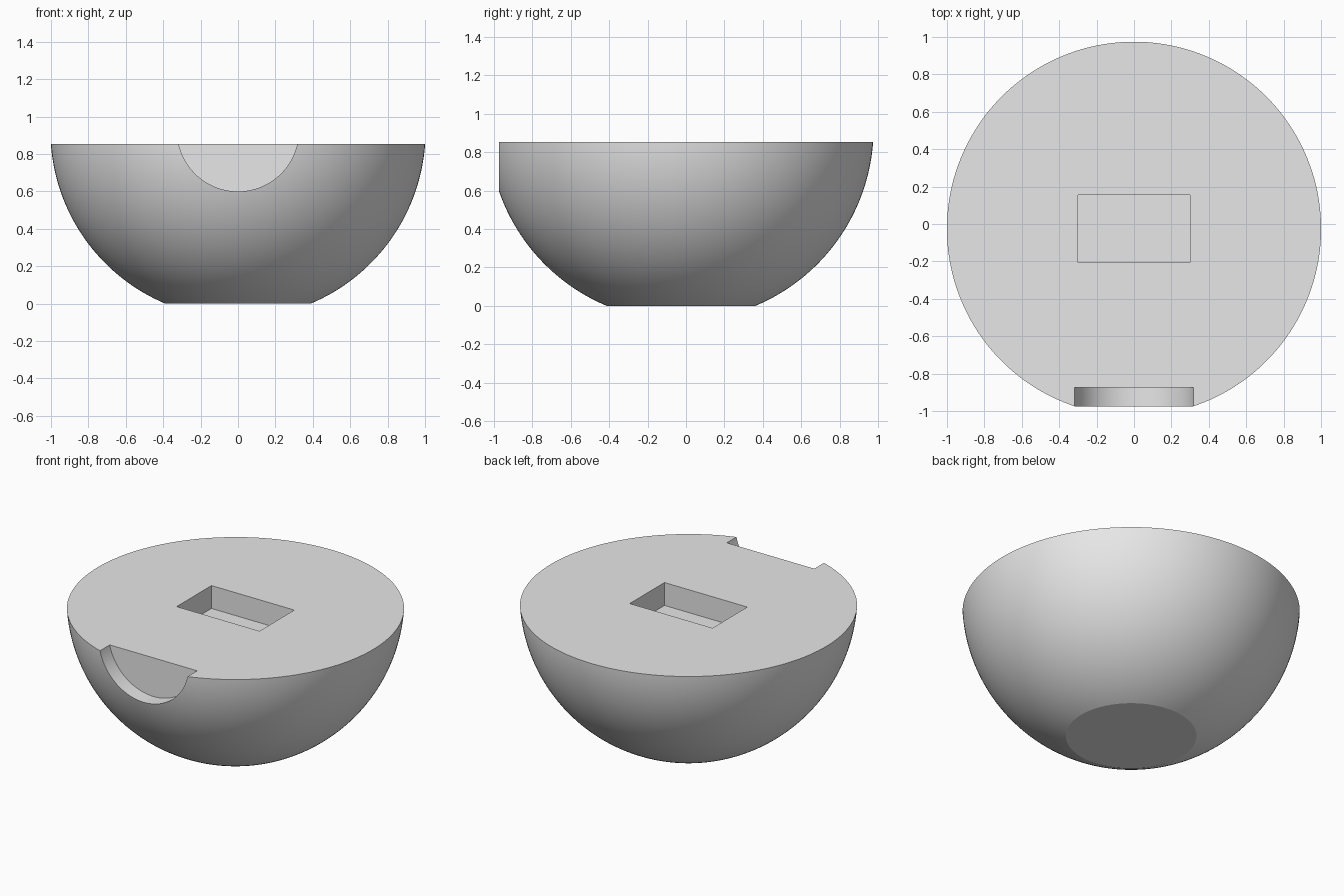
import bpy
import bmesh
from math import sin, cos, radians, sqrt
from mathutils import Matrix, Vector

default = bpy.data.objects.get("Cube")
if default:
    bpy.data.objects.remove(default, do_unlink=True)

RADIUS = 1.003
CENTRE = Vector((0, -0.026, 0.925))
TOP = 0.853

grey = bpy.data.materials.new("light_grey")
grey.use_nodes = True
grey.diffuse_color = (0.8, 0.8, 0.8, 1)
grey.node_tree.nodes["Principled BSDF"].inputs["Base Color"].default_value = (0.8, 0.8, 0.8, 1)


def make_object(name, bm):
    bmesh.ops.recalc_face_normals(bm, faces=bm.faces[:])
    mesh = bpy.data.meshes.new(name)
    bm.to_mesh(mesh)
    bm.free()
    mesh.materials.append(grey)
    obj = bpy.data.objects.new(name, mesh)
    bpy.context.collection.objects.link(obj)
    return obj


def arc(cx, cy, r, start, end, steps):
    angles = [radians(start + (end - start) * i / steps) for i in range(steps + 1)]
    return [(cx + r * cos(a), cy + r * sin(a)) for a in angles]


def prism(name, outline, low, high, tilt):
    """Extrude an outline along the ball's radius, tilted about x."""
    bm = bmesh.new()
    face = bm.faces.new([bm.verts.new((x, y, low)) for x, y in outline])
    ext = bmesh.ops.extrude_face_region(bm, geom=[face])
    moved = [v for v in ext["geom"] if isinstance(v, bmesh.types.BMVert)]
    bmesh.ops.translate(bm, verts=moved, vec=(0, 0, high - low))
    bm.transform(Matrix.Translation(CENTRE) @ Matrix.Rotation(radians(tilt), 4, "X"))
    obj = make_object(name, bm)
    obj.hide_render = True
    return obj


# Ball section with flat top and flat base
SEGMENTS, RINGS = 160, 48
bm = bmesh.new()
loops = []
for i in range(RINGS + 1):
    z = TOP * (i / RINGS) ** 1.2
    r = sqrt(RADIUS ** 2 - (z - CENTRE.z) ** 2)
    ring = bmesh.ops.create_circle(bm, segments=SEGMENTS, radius=r,
                                   matrix=Matrix.Translation((0, CENTRE.y, z)))
    loops.append(ring["verts"])
for a, b in zip(loops, loops[1:]):
    for j in range(SEGMENTS):
        k = (j + 1) % SEGMENTS
        bm.faces.new((a[j], a[k], b[k], b[j]))
bm.faces.new(loops[0])
bm.faces.new(loops[-1])
bowl = make_object("half_ball", bm)

# Rectangular socket in the top
socket = prism("socket_cutter", [(-0.3, -0.18), (0.3, -0.18), (0.3, 0.18), (-0.3, 0.18)],
               TOP - CENTRE.z - 0.15, 0.2, 0)

# Round recess at the front rim
recess = prism("round_recess_cutter", arc(0, 0, 0.325, 0, 357.5, 143), 0.849, 1.2, 90)

# Rounded wedge recess below it, sunk square to the curved surface
wedge = (arc(0, -0.184, 0.07, -160, -20, 20)
         + arc(0.225, 0.304, 0.025, -20, 120, 16)
         + arc(0, 0.681, 0.418, -60, -120, 24)
         + arc(-0.225, 0.304, 0.025, 60, 200, 16))
wedge_recess = prism("wedge_recess_cutter", wedge, 0.887, 1.15, 126.87)

# Cut the recesses
for cutter in (socket, recess, wedge_recess):
    mod = bowl.modifiers.new(cutter.name, "BOOLEAN")
    mod.operation = "DIFFERENCE"
    mod.solver = "EXACT"
    mod.object = cutter

bpy.ops.object.select_all(action="DESELECT")
bowl.select_set(True)
bpy.context.view_layer.objects.active = bowl
for mod in list(bowl.modifiers):
    bpy.ops.object.modifier_apply(modifier=mod.name)
for cutter in (socket, recess, wedge_recess):
    bpy.data.objects.remove(cutter, do_unlink=True)

bpy.ops.object.shade_smooth_by_angle(angle=radians(15))
